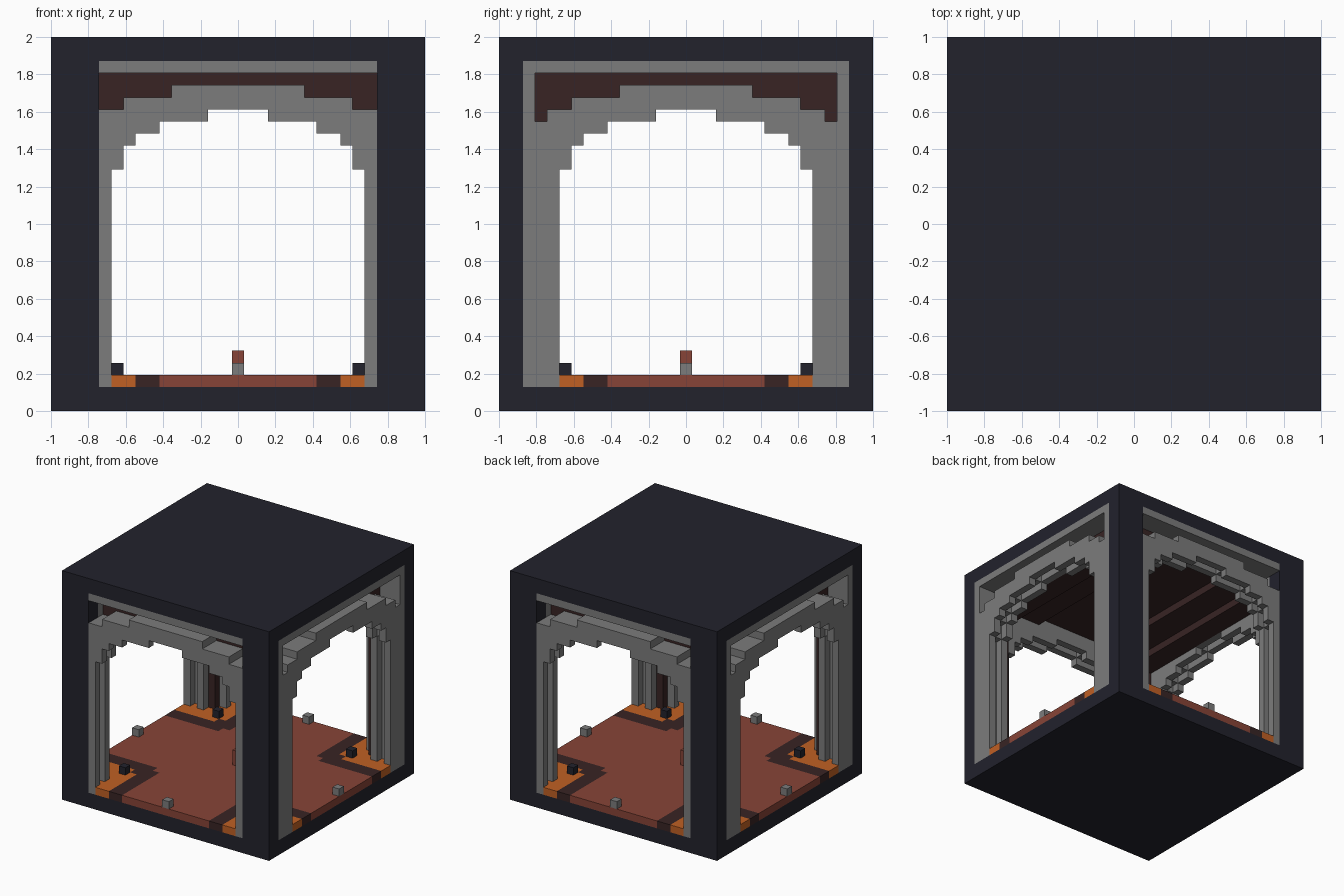
import bpy
import bmesh
from mathutils import Vector

cube = bpy.data.objects.get("Cube")
if cube:
    bpy.data.objects.remove(cube, do_unlink=True)

N = 31            # blocks per side
S = 2 / N         # block size
H = N // 2        # index of the outermost block from the centre


def material(name, *rgb):
    """Flat material from 0-255 display values."""
    lin = [((c / 255 + 0.055) / 1.055) ** 2.4 for c in rgb] + [1]
    m = bpy.data.materials.new(name)
    m.use_nodes = True
    m.diffuse_color = lin
    bsdf = m.node_tree.nodes["Principled BSDF"]
    bsdf.inputs["Base Color"].default_value = lin
    bsdf.inputs["Roughness"].default_value = 0.9
    return m


navy = material("dark navy", 34, 34, 44)
grey = material("stone grey", 124, 124, 124)
brown = material("dark brown", 56, 36, 36)
clay = material("terracotta", 135, 68, 55)
orange = material("orange", 192, 96, 36)

PARTS = {
    "base_slab": navy, "roof_slab": navy, "corner_posts": navy,
    "corner_feet": navy, "stone_arches": grey, "top_band": grey,
    "edge_blocks": grey, "vault_ceiling": brown, "niche_columns": brown,
    "floor_border": brown, "floor_field": clay, "centre_post": clay,
    "floor_corners": orange,
}


def step(u, table, default):
    """Value of the first step whose half width reaches u."""
    return next((z for half, z in table if u <= half), default)


def arch_low(u):
    return step(u, ((2, 25), (6, 24), (8, 23), (9, 22), (10, 20)), 2)


def arch_top(u):
    return step(u, ((5, 27), (9, 26), (11, 25), (12, 24)), 28)


def in_arch(u, depth, z):
    """Three-layer arch whose middle layer is recessed by one block."""
    if depth > 2:
        return False
    low = arch_low(u)
    if depth == 1 and u <= 11:
        low = max(low + 1, arch_low(max(u - 1, 0)))
    return low <= z < arch_top(u)


def part_at(x, y, z):
    """Name of the part filling a block, mirrored in x and y."""
    a, b = abs(x), abs(y)
    if z < 2:
        return "base_slab"
    if z >= 29:
        return "roof_slab"
    # corner supports
    if a >= 12 and b >= 14:
        return "corner_posts"
    if a == 12 and b == 12:
        return "niche_columns"
    if a >= 12 and b >= 13:
        return "stone_arches"
    # ring above the openings, then the arches of all four sides
    if z == 28 and max(a, b) >= 13:
        return "top_band"
    if in_arch(a, H - b, z) or in_arch(b, H - a, z):
        return "stone_arches"
    # barrel vault running front to back
    if max(a, b) <= 12 and z >= step(a, ((5, 27), (9, 26)), 25):
        return "vault_ceiling"
    # patterned floor
    if z == 2:
        if min(a, b) >= 9 and a + b > 18:
            return "floor_corners"
        if min(a, b) >= 7 and a + b > 14:
            return "floor_border"
        return "floor_field"
    # small blocks standing on the floor
    if a == b == 10 and z == 3:
        return "corner_feet"
    if min(a, b) == 0 and max(a, b) == H and z == 3:
        return "edge_blocks"
    if a == b == 0 and z < 5:
        return "centre_post"
    return None


span = range(-H, H + 1)
grid = {}
for x in span:
    for y in span:
        for z in range(N):
            name = part_at(x, y, z)
            if name:
                grid[x, y, z] = name

# each part becomes one skin of its exposed block sides
meshes = {name: (bmesh.new(), {}) for name in PARTS}
AXES = [Vector((1, 0, 0)), Vector((0, 1, 0)), Vector((0, 0, 1))]
for cell, name in grid.items():
    bm, cache = meshes[name]
    centre = Vector(cell) + Vector((0, 0, 0.5))
    for k in range(3):
        for sign in (-1, 1):
            n = AXES[k] * sign
            beside = tuple(int(c) for c in Vector(cell) + n)
            if beside in grid:
                continue
            p, q = AXES[(k + 1) % 3] / 2, AXES[(k + 2) % 3] / 2 * sign
            mid = centre + n / 2
            verts = []
            for corner in (mid - p - q, mid + p - q, mid + p + q, mid - p + q):
                key = tuple(round(c * 2) for c in corner)
                if key not in cache:
                    cache[key] = bm.verts.new(corner * S)
                verts.append(cache[key])
            bm.faces.new(verts)

for name, (bm, cache) in meshes.items():
    # merge coplanar sides into large flat faces
    bmesh.ops.dissolve_limit(bm, angle_limit=0.01, verts=bm.verts[:],
                             edges=bm.edges[:])
    mesh = bpy.data.meshes.new(name)
    bm.to_mesh(mesh)
    bm.free()
    mesh.materials.append(PARTS[name])
    bpy.context.scene.collection.objects.link(bpy.data.objects.new(name, mesh))
